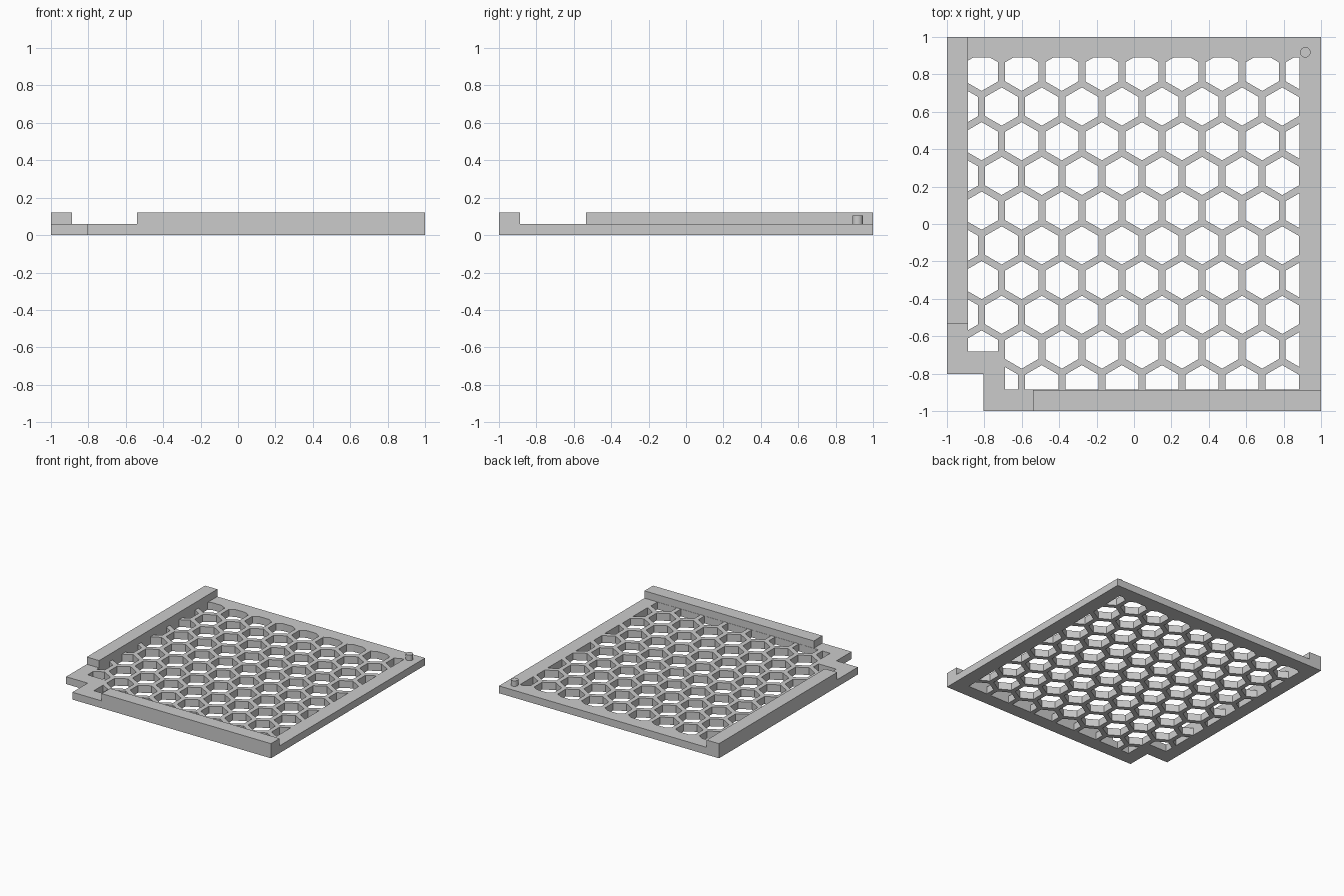
import bpy, bmesh, math

if "Cube" in bpy.data.objects:
    bpy.data.objects.remove(bpy.data.objects["Cube"])

# One flat colour for everything
grey = bpy.data.materials.new("light_grey")
grey.diffuse_color = (0.6, 0.6, 0.6, 1)
grey.use_nodes = True
grey.node_tree.nodes["Principled BSDF"].inputs["Base Color"].default_value = grey.diffuse_color

THICK = 0.06                      # plate thickness
TOP = 0.12                        # top of the raised rails
PITCH = 0.2143                    # honeycomb spacing
APOTHEM = 0.0885                  # half the width of one cell
LEFT, RIGHT, FRONT, BACK = -0.888, 0.885, -0.886, 0.89   # open area
STEP_X, STEP_Y = -0.69, -0.683    # inner corner around the notch


def clip(poly, axis, limit, sign):
    """Keep the side of a convex polygon where sign * (coord - limit) >= 0."""
    out = []
    for i, a in enumerate(poly):
        b = poly[(i + 1) % len(poly)]
        da, db = sign * (a[axis] - limit), sign * (b[axis] - limit)
        if da >= 0:
            out.append(a)
        if da * db < 0:
            t = da / (da - db)
            out.append((a[0] + t * (b[0] - a[0]), a[1] + t * (b[1] - a[1])))
    return out


def cell(cx, cy):
    """Hexagonal opening, cut off at the frame."""
    r = APOTHEM / math.cos(math.pi / 6)
    poly = [(cx + r * math.cos(math.radians(30 + 60 * i)),
             cy + r * math.sin(math.radians(30 + 60 * i))) for i in range(6)]
    x_min = STEP_X if cy < STEP_Y else LEFT
    y_min = STEP_Y if cy > STEP_Y and cx < STEP_X - 0.05 else FRONT
    for axis, limit, sign in ((0, x_min, 1), (0, RIGHT, -1), (1, y_min, 1), (1, BACK, -1)):
        poly = clip(poly, axis, limit, sign)
    return poly


def area(p):
    return abs(sum(a[0] * b[1] - b[0] * a[1] for a, b in zip(p, p[1:] + p[:1]))) / 2


# Outline with a notched front left corner, then the honeycomb openings
loops = [[(-0.805, -1), (1, -1), (1, 1), (-1, 1), (-1, -0.803), (-0.805, -0.803)]]
for row in range(10):
    start = -0.8146 - (PITCH / 2 if row % 2 else 0)
    for col in range(10):
        p = cell(start + col * PITCH, 0.8136 - row * PITCH * math.sqrt(3) / 2)
        if len(p) > 2 and area(p) > 0.0004:
            loops.append(p)

# Honeycomb plate: filled outline with holes, extruded
curve = bpy.data.curves.new("honeycomb_plate", 'CURVE')
curve.dimensions = '2D'
curve.fill_mode = 'BOTH'
curve.extrude = THICK / 2
for pts in loops:
    s = curve.splines.new('POLY')
    s.points.add(len(pts) - 1)
    for q, (x, y) in zip(s.points, pts):
        q.co = (x, y, 0, 1)
    s.use_cyclic_u = True
plate = bpy.data.objects.new("honeycomb_plate", curve)
plate.location.z = THICK / 2
bpy.context.collection.objects.link(plate)
bpy.context.view_layer.objects.active = plate
plate.select_set(True)
bpy.ops.object.convert(target='MESH')
plate = bpy.context.view_layer.objects.active
bm = bmesh.new()
bm.from_mesh(plate.data)
bmesh.ops.remove_doubles(bm, verts=bm.verts, dist=0.0001)
bmesh.ops.recalc_face_normals(bm, faces=bm.faces)
for f in bm.faces:
    f.smooth = False
    f.material_index = 0
bm.to_mesh(plate.data)
bm.free()
plate.data.materials.clear()
plate.data.materials.append(grey)


# Raised rails on the left and front edges
def rail(name, x0, x1, y0, y1):
    bpy.ops.mesh.primitive_cube_add(size=1, location=((x0 + x1) / 2, (y0 + y1) / 2, (THICK + TOP) / 2))
    ob = bpy.context.object
    ob.name = name
    ob.scale = (x1 - x0, y1 - y0, TOP - THICK)
    ob.data.materials.append(grey)


rail("left_rail", -1, -0.888, -0.535, 1)
rail("front_rail", -0.54, 1, -1, -0.888)

# Locating peg in the back right corner
bpy.ops.mesh.primitive_cylinder_add(vertices=32, radius=0.028, depth=0.045,
                                    location=(0.916, 0.918, THICK + 0.0225))
peg = bpy.context.object
peg.name = "locating_peg"
peg.data.materials.append(grey)
bpy.ops.object.shade_smooth_by_angle()
